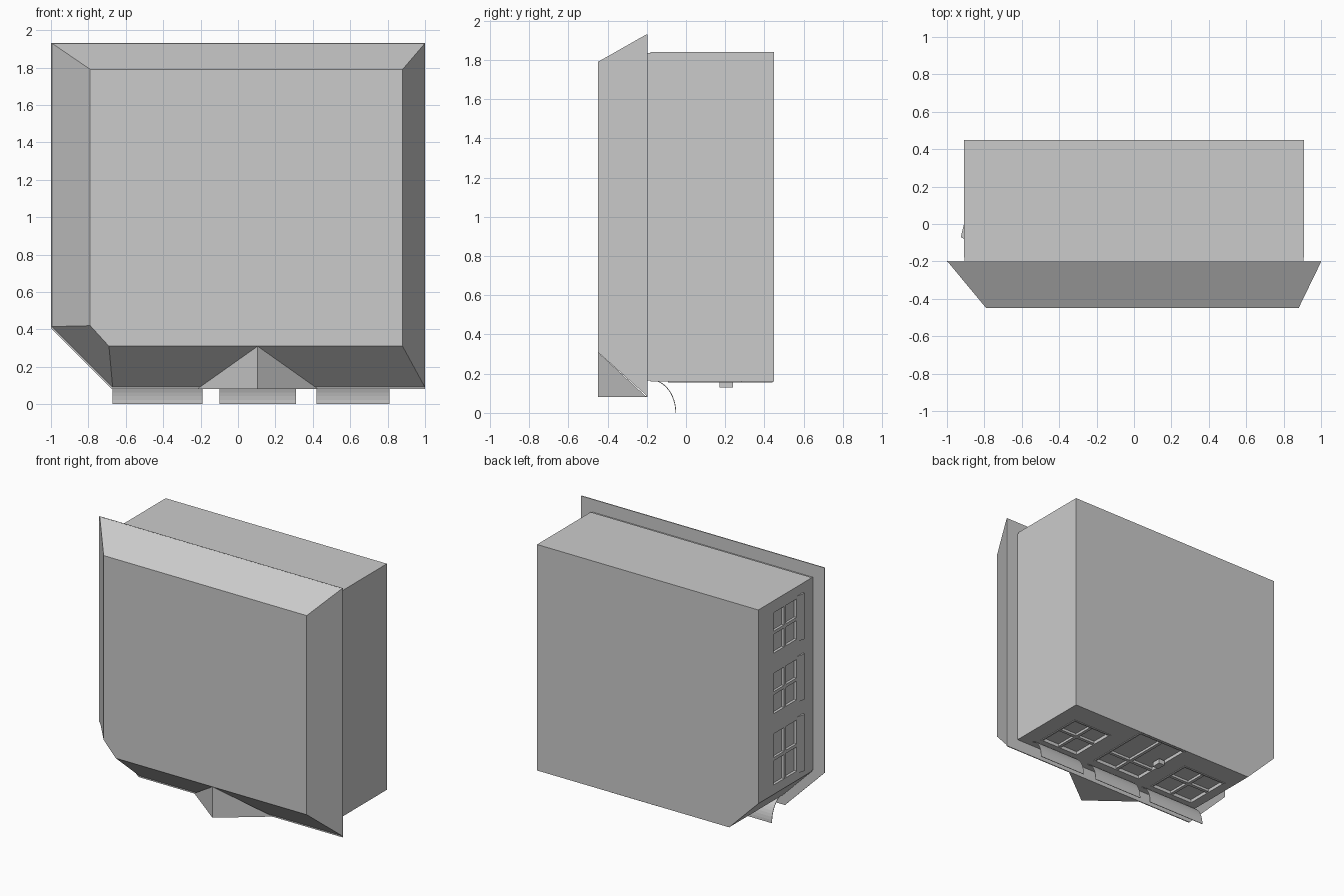
import bpy, bmesh, math

cube = bpy.data.objects.get("Cube")
if cube:
    bpy.data.objects.remove(cube)

grey = bpy.data.materials.new("plain grey")
grey.use_nodes = True
grey.diffuse_color = (0.6, 0.6, 0.6, 1)
grey.node_tree.nodes["Principled BSDF"].inputs["Base Color"].default_value = (0.6, 0.6, 0.6, 1)


def make(name, verts, faces):
    mesh = bpy.data.meshes.new(name)
    bm = bmesh.new()
    vs = [bm.verts.new(v) for v in verts]
    for f in faces:
        bm.faces.new([vs[i] for i in f])
    bmesh.ops.recalc_face_normals(bm, faces=bm.faces)
    bm.to_mesh(mesh)
    bm.free()
    mesh.materials.append(grey)
    obj = bpy.data.objects.new(name, mesh)
    bpy.context.collection.objects.link(obj)
    return obj


def loft(name, first, second):
    """Solid between two matching loops."""
    n = len(first)
    sides = [(i, (i + 1) % n, (i + 1) % n + n, i + n) for i in range(n)]
    return make(name, first + second, [tuple(range(n)), tuple(range(n, 2 * n))] + sides)


def ring(points, y):
    return [(x, y, z) for x, z in points]


def box(name, x, y, z):
    loop = [(x[0], z[0]), (x[1], z[0]), (x[1], z[1]), (x[0], z[1])]
    return loft(name, ring(loop, y[0]), ring(loop, y[1]))


def outline(x0, x1, z0, z1, cut_x, cut_z):
    return [(x0, z1), (x0, cut_z), (cut_x, z0), (x1, z0), (x1, z1)]


def carve(target, cutter):
    mod = target.modifiers.new("opening", "BOOLEAN")
    mod.operation = "DIFFERENCE"
    mod.solver = "EXACT"
    mod.object = cutter
    bpy.context.view_layer.objects.active = target
    bpy.ops.object.modifier_apply(modifier=mod.name)
    bpy.data.objects.remove(cutter)


# Walls with one clipped corner, and a slimmer neck under the eaves
walls = loft("walls", ring(outline(-0.91, 0.91, 0.16, 1.84, -0.67, 0.40), -0.18),
             ring(outline(-0.91, 0.91, 0.16, 1.84, -0.67, 0.40), 0.45))
neck = outline(-0.905, 0.905, 0.165, 1.835, -0.667, 0.403)
loft("wall_neck", ring(neck, -0.2), ring(neck, -0.17))

# Hipped roof with a flat crown, on a thin eave board
eave = outline(-1, 1, 0.08, 1.93, -0.675, 0.405)
loft("eave_board", ring(eave, -0.204), ring(eave, -0.197))
base = outline(-0.995, 1, 0.09, 1.93, -0.67, 0.415)
crown = outline(-0.79, 0.88, 0.31, 1.79, -0.69, 0.42)
loft("hipped_roof", ring(base, -0.203), ring(crown, -0.45))

# Gable over the entrance
make("entrance_gable",
     [(0.105, -0.45, 0.31), (0.105, -0.45, 0.08), (-0.22, -0.2, 0.08), (0.43, -0.2, 0.08)],
     [(0, 1, 2), (0, 1, 3), (1, 2, 3), (0, 2, 3)])

DEPTH, BAR = 0.02, 0.012


def front_opening(name, x, y, cross_y):
    """Recess with glazing bars in the wall that faces down."""
    carve(walls, box("cutter", x, y, (0.1, 0.16 + DEPTH)))
    mid = sum(x) / 2
    box(name + "_upright", (mid - BAR, mid + BAR), y, (0.162, 0.18))
    box(name + "_crossbar", x, (cross_y - BAR, cross_y + BAR), (0.162, 0.18))
    # raised frame around the opening
    for s, (a, b) in enumerate([(x[0] - BAR, x[0]), (x[1], x[1] + BAR)]):
        box(f"{name}_jamb_{s}", (a, b), y, (0.155, 0.162))
    for s, (a, b) in enumerate([(y[0] - BAR, y[0]), (y[1], y[1] + BAR)]):
        box(f"{name}_rail_{s}", (x[0] - BAR, x[1] + BAR), (a, b), (0.155, 0.162))


front_opening("left_window", (0.46, 0.77), (-0.08, 0.27), 0.1)
front_opening("right_window", (-0.59, -0.24), (-0.08, 0.27), 0.1)
front_opening("door", (-0.09, 0.30), (-0.06, 0.43), 0.08)
box("door_handle", (-0.08, -0.03), (0.17, 0.24), (0.13, 0.165))

# Side windows, each with a small sloping hood
for i, (low, high) in enumerate([(1.45, 1.75), (1.0, 1.30), (0.47, 0.85)]):
    y = (0.0, 0.27)
    carve(walls, box("cutter", (-1, -0.91 + DEPTH), y, (low, high)))
    mid = (low + high) / 2
    bar_x = (-0.908, -0.89)
    box(f"side_window_upright_{i}", bar_x, (0.135 - BAR, 0.135 + BAR), (low, high))
    box(f"side_window_crossbar_{i}", bar_x, y, (mid - BAR, mid + BAR))
    hood = [(-0.909, 0.0), (-0.926, -0.07), (-0.909, -0.08)]
    loft(f"side_window_hood_{i}", [(a, b, low - 0.02) for a, b in hood],
         [(a, b, high + 0.02) for a, b in hood])

# Flared awnings over the front openings: thin quarter-round sheets
STEPS = 12
for name, x0, x1 in [("right", -0.67, -0.19), ("middle", -0.10, 0.31), ("left", 0.42, 0.81)]:
    arc = []
    for reach in (0.0, 0.004):
        part = [(-0.18 + (0.13 - reach) * math.sin(t), (0.17 - reach) * math.cos(t))
                for t in (math.pi / 2 * k / STEPS for k in range(STEPS + 1))]
        arc += part if reach == 0 else part[::-1]
    loft(name + "_awning", [(x0, y, z) for y, z in arc], [(x1, y, z) for y, z in arc])
